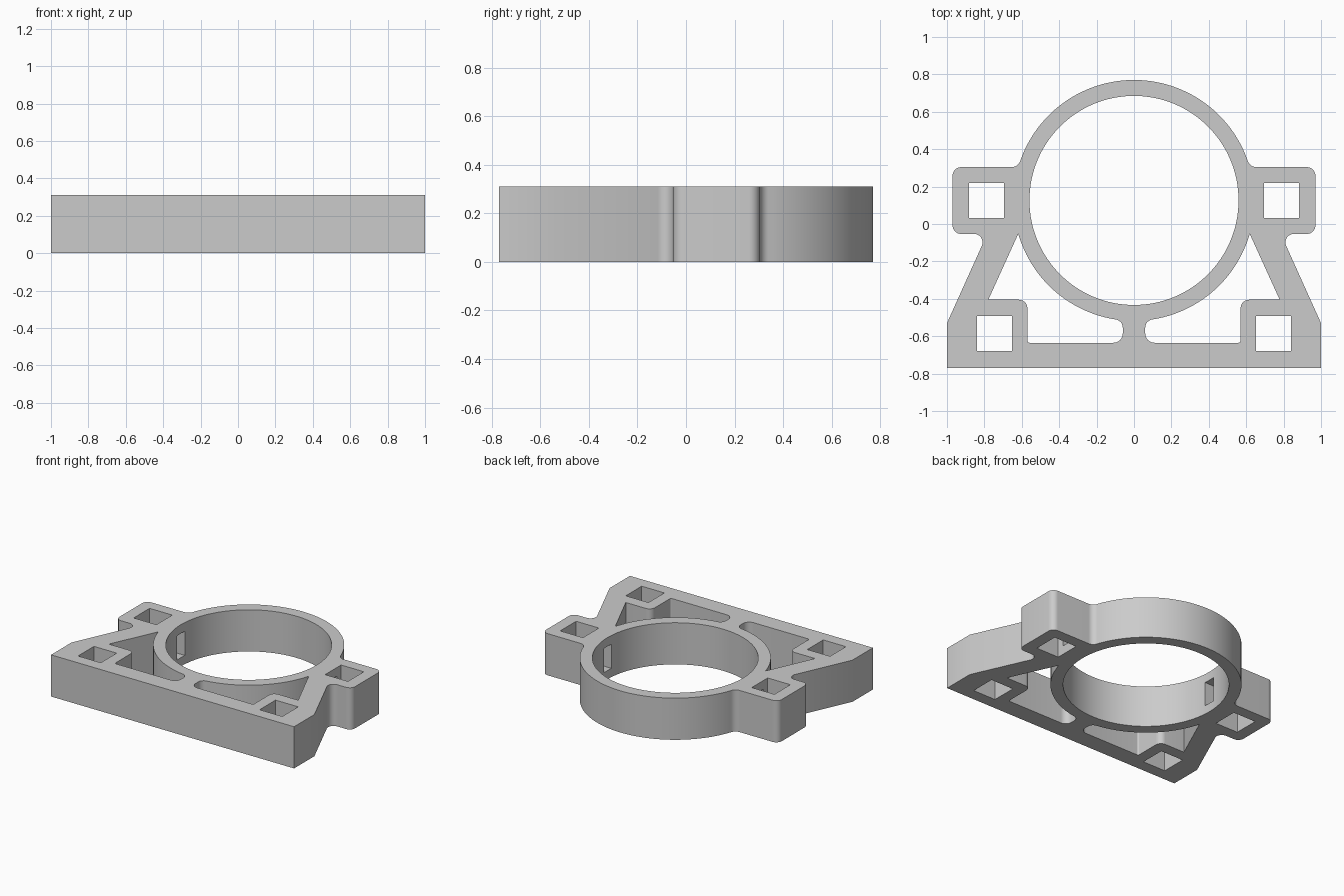
import bpy, bmesh, math
from mathutils import Vector

cube = bpy.data.objects.get("Cube")
if cube:
    bpy.data.objects.remove(cube, do_unlink=True)

HEIGHT = 0.31
RING_Y, RING_OUT, RING_IN = 0.126, 0.644, 0.559


def arc(radius, start, end, count):
    """Points on a circle about the ring centre, angles in degrees."""
    pts = []
    for i in range(count + 1):
        a = math.radians(start + (end - start) * i / count)
        pts.append((radius * math.cos(a), RING_Y + radius * math.sin(a)))
    return pts


def rounded(corners, steps=8):
    """Replace each (x, y, r) corner that has a radius with a tangent fillet."""
    out = []
    for i, c in enumerate(corners):
        p = Vector(c[:2])
        r = c[2] if len(c) > 2 else 0
        if not r:
            out.append(tuple(p))
            continue
        a = (Vector(corners[i - 1][:2]) - p).normalized()
        b = (Vector(corners[(i + 1) % len(corners)][:2]) - p).normalized()
        half = a.angle(b) / 2
        centre = p + (a + b).normalized() * (r / math.sin(half))
        tangent = r / math.tan(half)
        s, e = p + a * tangent - centre, p + b * tangent - centre
        sweep = s.angle(e)
        for k in range(steps + 1):
            t = k / steps
            v = (s * math.sin((1 - t) * sweep) + e * math.sin(t * sweep)) / math.sin(sweep)
            out.append(tuple(centre + v))
    return out


def mirror(pts):
    return [(-x, y) for x, y in reversed(pts)]


def square(x, y, size=0.187):
    h = size / 2
    return [(x - h, y - h), (x + h, y - h), (x + h, y + h), (x - h, y + h)]


# Outer contour: base bar, sloped leg, side tab and ring, mirrored
right = [(1, -0.769), (1, -0.53), (0.785, -0.053, 0.045), (0.97, -0.053, 0.045),
         (0.97, 0.304, 0.045), (0.619, 0.304, 0.05)] + arc(RING_OUT, 21, 90, 32)
half_outline = rounded(right)
outline = half_outline + mirror(half_outline)[1:]

# Window between ring, leg and base
window = rounded([(0.779, -0.405), (0.57, -0.405, 0.045), (0.57, -0.635, 0.012),
                  (0.06, -0.635, 0.05), (0.06, -0.515, 0.045)]
                 + arc(RING_OUT, -80, -16.1, 30))
side_holes = [window, square(0.788, RING_Y), square(0.747, -0.586)]
loops = [outline, arc(RING_IN, 0, 360, 128)[:-1]]
for hole in side_holes:
    loops += [hole, mirror(hole)]

# Fill the nested loops and extrude them as one solid
curve = bpy.data.curves.new("bracket_profile", "CURVE")
curve.dimensions = "2D"
curve.fill_mode = "BOTH"
curve.extrude = HEIGHT / 2
for pts in loops:
    spline = curve.splines.new("POLY")
    spline.points.add(len(pts) - 1)
    for sp, (x, y) in zip(spline.points, pts):
        sp.co = (x, y, 0, 1)
    spline.use_cyclic_u = True
profile = bpy.data.objects.new("bracket_profile", curve)
bpy.context.collection.objects.link(profile)
graph = bpy.context.evaluated_depsgraph_get()
mesh = bpy.data.meshes.new_from_object(profile.evaluated_get(graph))
bpy.data.objects.remove(profile, do_unlink=True)

bm = bmesh.new()
bm.from_mesh(mesh)
bmesh.ops.remove_doubles(bm, verts=bm.verts, dist=0.0002)
bmesh.ops.translate(bm, verts=bm.verts, vec=(0, 0, HEIGHT / 2))
bmesh.ops.recalc_face_normals(bm, faces=bm.faces)
bm.to_mesh(mesh)
bm.free()
bracket = bpy.data.objects.new("ring_bracket", mesh)
bpy.context.collection.objects.link(bracket)

# Slots through the ring wall into the side tab holes
cutters = []
for side, name in ((1, "left_slot_cutter"), (-1, "right_slot_cutter")):
    bpy.ops.mesh.primitive_cube_add(size=1, location=(side * 0.63, RING_Y, HEIGHT / 2))
    cutter = bpy.context.object
    cutter.name = name
    cutter.scale = (0.26, 0.09, 0.18)
    cutter.hide_render = True
    cutters.append(cutter)
    mod = bracket.modifiers.new(name, "BOOLEAN")
    mod.operation = "DIFFERENCE"
    mod.solver = "EXACT"
    mod.object = cutter

bpy.ops.object.select_all(action="DESELECT")
bracket.select_set(True)
bpy.context.view_layer.objects.active = bracket
for mod in list(bracket.modifiers):
    bpy.ops.object.modifier_apply(modifier=mod.name)
for cutter in cutters:
    bpy.data.objects.remove(cutter, do_unlink=True)

# Single grey finish
grey = bpy.data.materials.new("light_grey")
grey.use_nodes = True
colour = (0.6, 0.6, 0.6, 1)
grey.diffuse_color = colour
grey.node_tree.nodes["Principled BSDF"].inputs["Base Color"].default_value = colour
bracket.data.materials.clear()
bracket.data.materials.append(grey)
for poly in bracket.data.polygons:
    poly.material_index = 0
bpy.ops.object.shade_smooth_by_angle(angle=math.radians(30))
